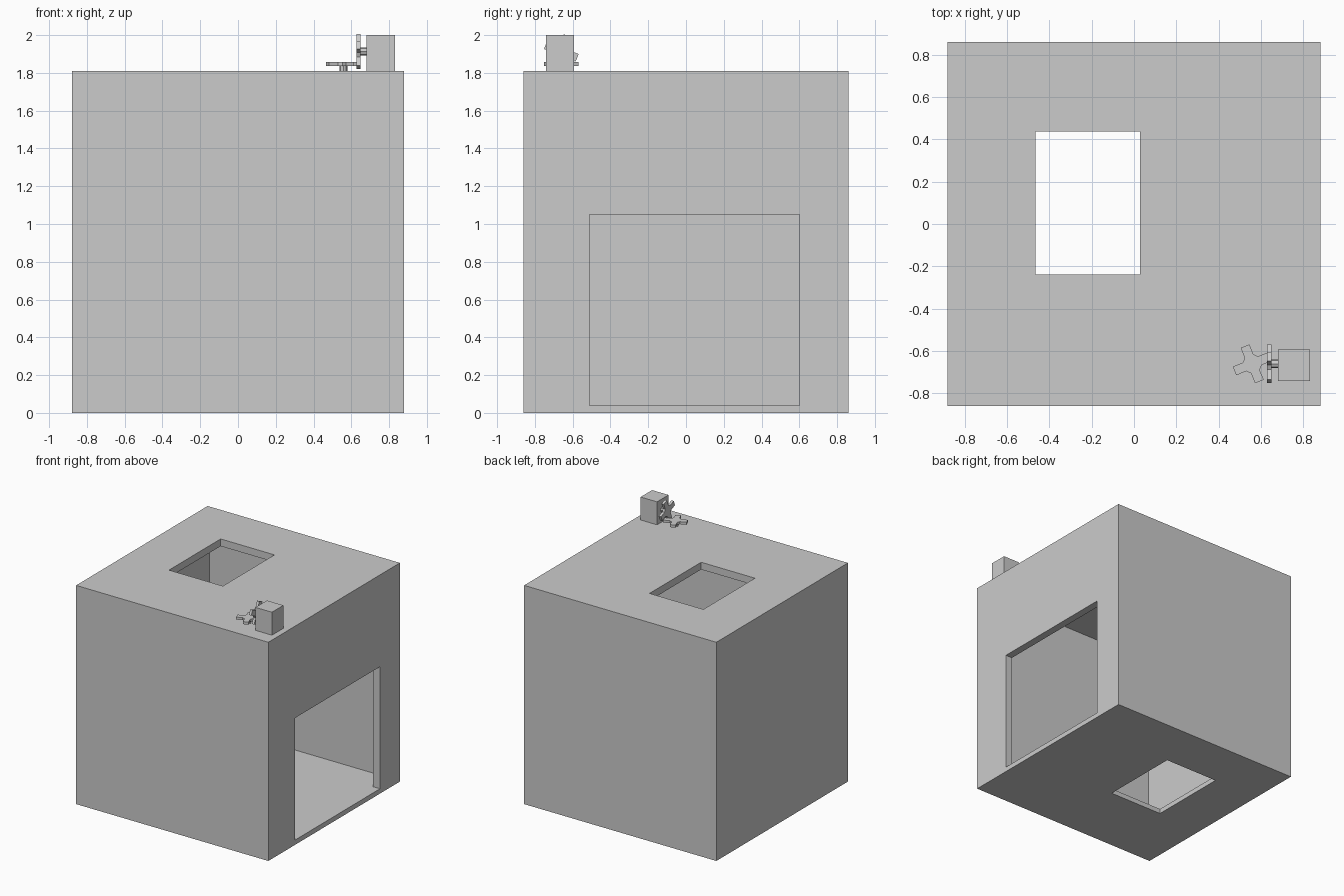
import bpy, bmesh
from math import cos, sin, radians
from mathutils import Matrix

if "Cube" in bpy.data.objects:
    bpy.data.objects.remove(bpy.data.objects["Cube"])


def finish(name, bm):
    bmesh.ops.recalc_face_normals(bm, faces=bm.faces)
    mesh = bpy.data.meshes.new(name)
    bm.to_mesh(mesh)
    bm.free()
    ob = bpy.data.objects.new(name, mesh)
    bpy.context.collection.objects.link(ob)
    return ob


def box(name, lo, hi):
    bm = bmesh.new()
    bmesh.ops.create_cube(bm, size=1)
    for v in bm.verts:
        for i in range(3):
            v.co[i] = lo[i] + (v.co[i] + 0.5) * (hi[i] - lo[i])
    return finish(name, bm)


def rod(name, radius, length, place):
    bm = bmesh.new()
    bmesh.ops.create_cone(bm, cap_ends=True, segments=8, radius1=radius, radius2=radius,
                          depth=length, matrix=place @ Matrix.Translation((0, 0, length / 2)))
    return finish(name, bm)


def cog(name, turn, thick, place, teeth=4, tip=0.09, root=0.045, half=0.022):
    # Straight-toothed flat wheel
    bm = bmesh.new()
    verts = []
    for i in range(teeth):
        a = radians(turn + 360 / teeth * i)
        for r, s in ((root * 0.87, -half), (tip, -half), (tip, half), (root * 0.87, half)):
            verts.append(bm.verts.new((r * cos(a) - s * sin(a), r * sin(a) + s * cos(a), 0)))
    face = bm.faces.new(verts)
    ext = bmesh.ops.extrude_face_region(bm, geom=[face])
    top = [g for g in ext["geom"] if isinstance(g, bmesh.types.BMVert)]
    bmesh.ops.translate(bm, verts=top, vec=(0, 0, thick))
    bmesh.ops.transform(bm, matrix=place, verts=bm.verts)
    return finish(name, bm)


# Hollow room with side doorway and matching hatches in roof and floor
room = box("room_shell", (-0.88, -0.86, 0), (0.88, 0.86, 1.81))
cutters = [
    box("interior_cutter", (-0.818, -0.798, 0.04), (0.818, 0.798, 1.75)),
    box("doorway_cutter", (0.6, -0.51, 0.04), (1.1, 0.60, 1.05)),
    box("hatch_cutter", (-0.465, -0.238, -0.3), (0.028, 0.437, 2.1)),
]
for c in cutters:
    m = room.modifiers.new(c.name, 'BOOLEAN')
    m.operation = 'DIFFERENCE'
    m.solver = 'EXACT'
    m.object = c
    c.hide_render = True
    bpy.context.view_layer.objects.active = room
    bpy.ops.object.modifier_apply(modifier=m.name)
    bpy.data.objects.remove(c)

# Motor block on the roof corner
box("motor_block", (0.68, -0.742, 1.81), (0.83, -0.592, 2.0))

# Lying cog on its stub
rod("lying_stub", 0.021, 0.03, Matrix.Translation((0.558, -0.66, 1.81)))
cog("lying_cog", 22, 0.021, Matrix.Translation((0.558, -0.66, 1.836)))

# Upright cog on its axle: local x, y, z become world y, z, x
upright = Matrix(((0, 0, 1, 0), (1, 0, 0, 0), (0, 1, 0, 0), (0, 0, 0, 1)))
rod("upright_axle", 0.021, 0.045, Matrix.Translation((0.638, -0.66, 1.913)) @ upright)
cog("upright_cog", -22, 0.021, Matrix.Translation((0.627, -0.66, 1.913)) @ upright)
